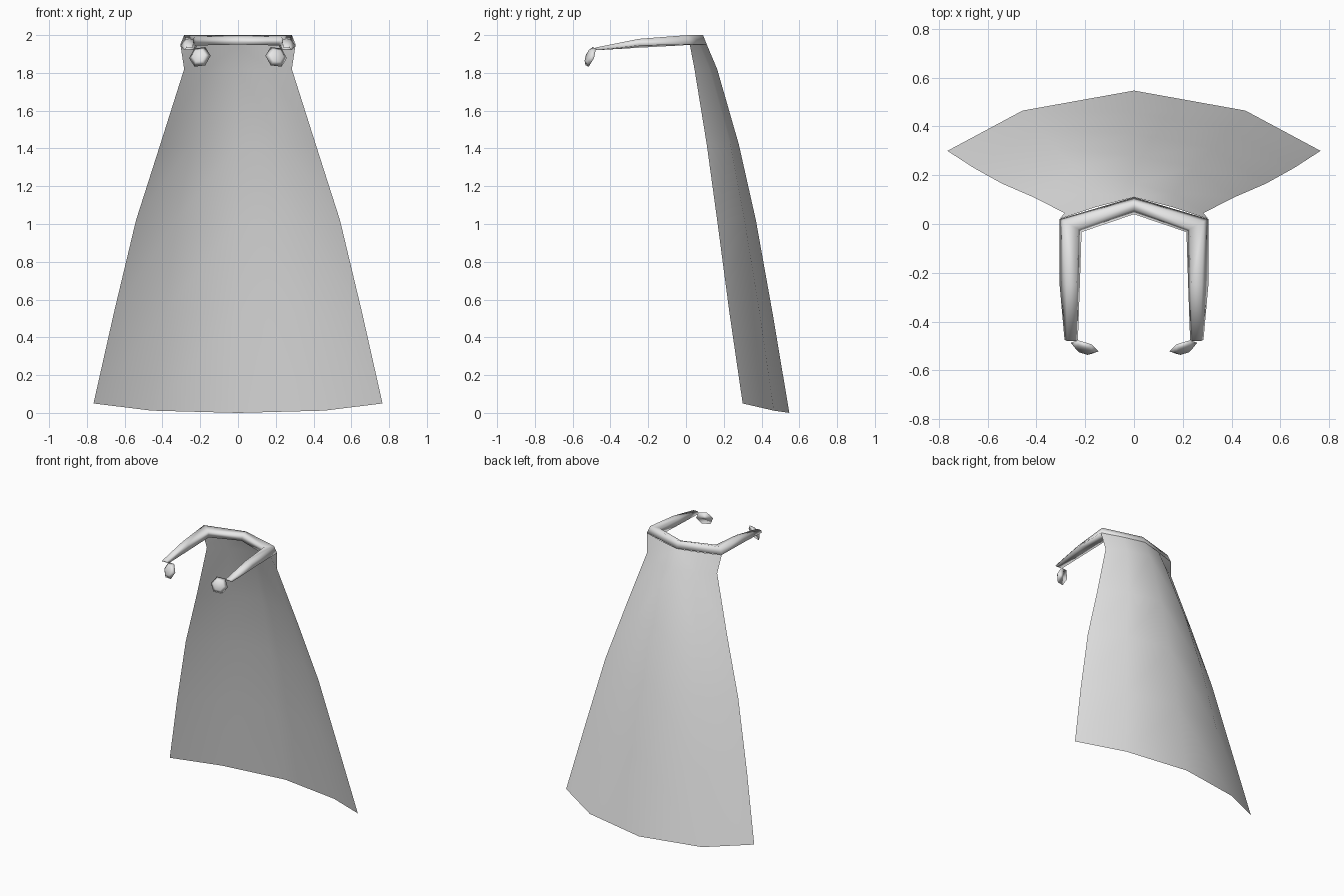
import bpy, bmesh, math
from mathutils import Vector, Matrix

if "Cube" in bpy.data.objects:
    bpy.data.objects.remove(bpy.data.objects["Cube"])

cloth = bpy.data.materials.new("pale_grey_cloth")
cloth.use_nodes = True
COLOR = (0.8, 0.8, 0.8, 1)
cloth.diffuse_color = COLOR
cloth.node_tree.nodes["Principled BSDF"].inputs["Base Color"].default_value = COLOR


def finish(name, bm, mirror=False):
    mesh = bpy.data.meshes.new(name)
    bm.to_mesh(mesh)
    bm.free()
    obj = bpy.data.objects.new(name, mesh)
    bpy.context.collection.objects.link(obj)
    mesh.materials.append(cloth)
    for p in mesh.polygons:
        p.use_smooth = True
    if mirror:
        mod = obj.modifiers.new("mirror", 'MIRROR')
        mod.use_clip = True
    return obj


def loft(rows, closed=False):
    """Bridge rows of points into quads; closed rows become a tube capped at the last row."""
    bm = bmesh.new()
    grid = [[bm.verts.new(p) for p in row] for row in rows]
    n = len(rows[0])
    for a, b in zip(grid, grid[1:]):
        for i in range(n if closed else n - 1):
            j = (i + 1) % n
            bm.faces.new((a[i], a[j], b[j], b[i]))
    if closed:
        bm.faces.new(grid[-1])
    return bm


# Cape sheet: each row runs from the back centre line to the side edge
# (z, centre y, mid x, mid y, edge x, edge y)
cape_rows = [
    (1.95, .11, .155, .07, .305, .02),
    (1.82, .165, .165, .125, .285, .045),
    (1.42, .28, .245, .235, .412, .11),
    (1.02, .37, .325, .31, .54, .165),
    (0.53, .458, .39, .39, .657, .23),
]
rows = [[(0, cy, z), (mx, my, z), (ex, ey, z)] for z, cy, mx, my, ex, ey in cape_rows]
rows.append([(0, .547, 0), (.457, .465, .012), (.765, .30, .05)])   # curved hem
finish("cape", loft(rows), mirror=True)

# Collar band and shoulder straps: outer bottom, outer top, inner top, inner bottom
collar = [
    [(0, .11, 1.95), (0, .09, 2.0), (0, .06, 1.99), (0, .04, 1.95)],
    [(.305, .02, 1.95), (.285, .01, 2.0), (.23, -.02, 1.99), (.215, -.033, 1.945)],
    [(.305, -.25, 1.945), (.277, -.25, 1.98), (.235, -.25, 1.975), (.222, -.25, 1.933)],
    [(.285, -.475, 1.92), (.275, -.48, 1.934), (.24, -.48, 1.934), (.23, -.475, 1.92)],
]
finish("collar_and_straps", loft(collar, closed=True), mirror=True)

# Six-sided domed clasps, tilted down and outward at the strap ends
for side, label in ((1, "left"), (-1, "right")):
    normal = Vector((side * .35, -1, .4)).normalized()
    across = Vector((side, 0, 0))
    across = (across - normal * across.dot(normal)).normalized()
    up = normal.cross(across) * side
    centre = Vector((side * .203, -.508, 1.886))

    def ring(radius, depth):
        return [centre + normal * depth + across * radius * math.cos(i * math.pi / 3)
                + up * radius * math.sin(i * math.pi / 3) for i in range(6)]

    bm = loft([ring(.06, -.004), ring(.035, .014)], closed=True)
    bm.verts.ensure_lookup_table()
    bm.faces.new(bm.verts[:6])
    bmesh.ops.recalc_face_normals(bm, faces=bm.faces)
    finish(label + "_clasp", bm)
